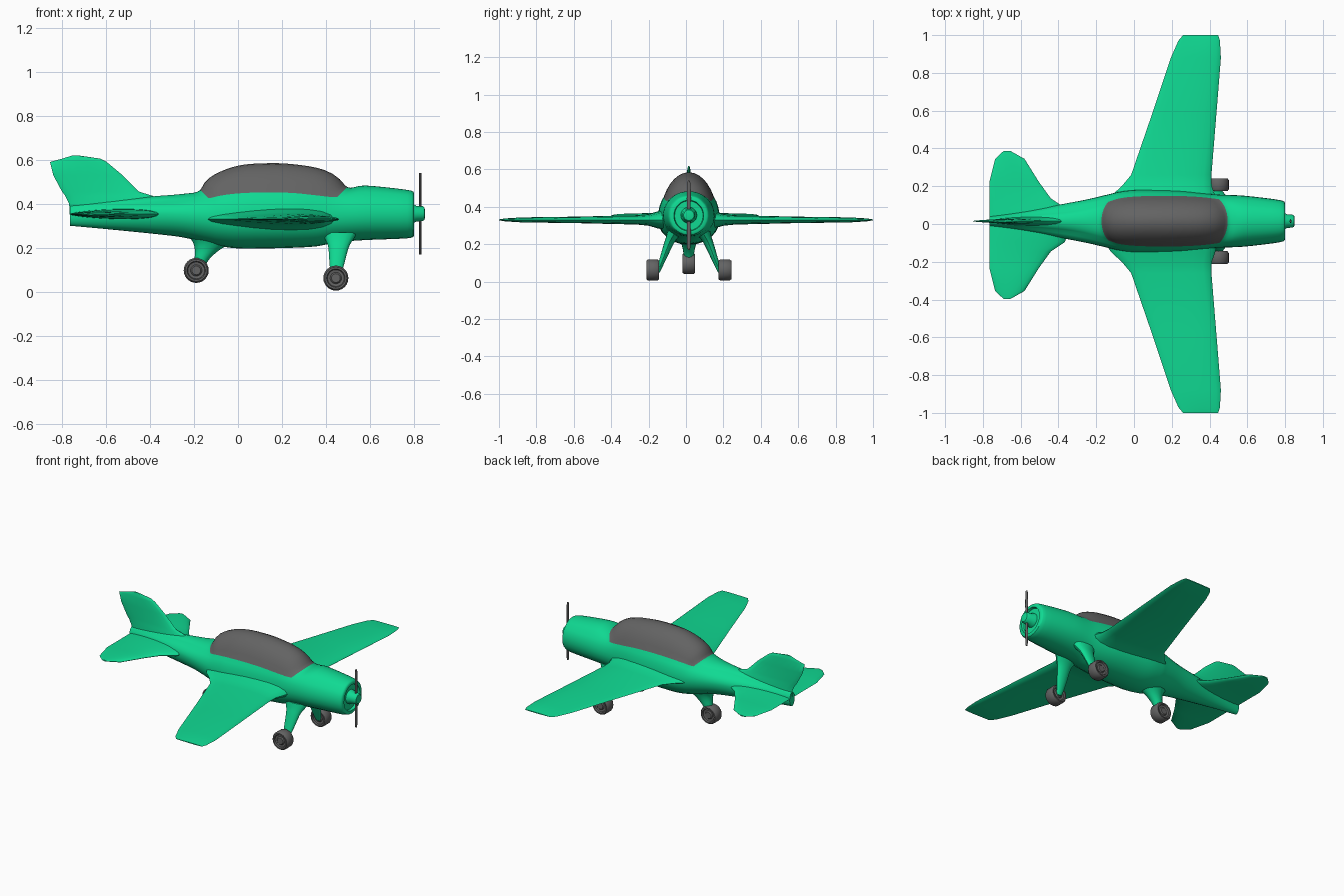
import bpy, bmesh
from math import sin, cos, pi, radians
from mathutils import Vector

old = bpy.data.objects.get("Cube")
if old:
    bpy.data.objects.remove(old, do_unlink=True)

CENTRE = 0.015   # fuselage centre line in y
parts = []


def material(name, colour):
    m = bpy.data.materials.new(name)
    m.use_nodes = True
    m.diffuse_color = colour
    m.node_tree.nodes["Principled BSDF"].inputs["Base Color"].default_value = colour
    return m


GREEN = material("paint_green", (0.005, 0.70, 0.29, 1))
GREY = material("dark_grey", (0.125, 0.125, 0.125, 1))


def loft(name, rings, mats, rule=None, recess=None):
    """Skin a list of closed rings and cap both ends."""
    bm = bmesh.new()
    vs = [[bm.verts.new(p) for p in ring] for ring in rings]
    n = len(rings[0])
    for i in range(len(vs) - 1):
        for j in range(n):
            k = (j + 1) % n
            f = bm.faces.new((vs[i][j], vs[i][k], vs[i + 1][k], vs[i + 1][j]))
            if rule and rule(i, j):
                f.material_index = 1
    front = bm.faces.new(vs[0])
    bm.faces.new(vs[-1])
    bmesh.ops.recalc_face_normals(bm, faces=bm.faces)
    if recess:
        bmesh.ops.inset_region(bm, faces=[front], thickness=recess, depth=0)
        bmesh.ops.inset_region(bm, faces=[front], thickness=0.004, depth=-recess)
    mesh = bpy.data.meshes.new(name)
    bm.to_mesh(mesh)
    bm.free()
    for m in mats:
        mesh.materials.append(m)
    ob = bpy.data.objects.new(name, mesh)
    bpy.context.collection.objects.link(ob)
    parts.append(ob)
    return ob


def smooth_path(rows, steps):
    """Catmull-Rom interpolation of whole rows of numbers."""
    rows = [Vector(r) for r in rows]
    out = []
    for i in range(len(rows) - 1):
        a, b, c = rows[max(i - 1, 0)], rows[i], rows[i + 1]
        d = rows[min(i + 2, len(rows) - 1)]
        for s in range(steps):
            t = s / steps
            out.append(0.5 * (2 * b + (c - a) * t + (2 * a - 5 * b + 4 * c - d) * t * t
                              + (3 * b - a - 3 * c + d) * t ** 3))
    return out + [rows[-1]]


def ellipse(x, y, z, rx, ry, count=16):
    return [(x + rx * cos(2 * pi * k / count), y + ry * sin(2 * pi * k / count), z)
            for k in range(count)]


# Fuselage with canopy: x, half width, bottom, widest z, sill y, sill z, top, shear
STATIONS = [
    (0.80, 0.095, 0.255, 0.35, 0.067, 0.42, 0.45, 0),
    (0.77, 0.112, 0.243, 0.35, 0.078, 0.43, 0.463, 0),
    (0.58, 0.135, 0.235, 0.35, 0.098, 0.44, 0.483, 0),
    (0.45, 0.14, 0.225, 0.345, 0.116, 0.43, 0.476, 1),
    (0.36, 0.148, 0.207, 0.34, 0.127, 0.438, 0.553, 0.3),
    (0.25, 0.16, 0.2, 0.335, 0.133, 0.449, 0.58, 0),
    (0.12, 0.165, 0.197, 0.333, 0.134, 0.452, 0.584, 0),
    (0.00, 0.165, 0.197, 0.333, 0.13, 0.447, 0.573, 0),
    (-0.08, 0.155, 0.207, 0.335, 0.12, 0.437, 0.532, -0.3),
    (-0.135, 0.142, 0.22, 0.34, 0.103, 0.425, 0.462, -1),
    (-0.25, 0.115, 0.247, 0.35, 0.072, 0.415, 0.445, 0),
    (-0.37, 0.092, 0.262, 0.355, 0.05, 0.41, 0.435, 0),
    (-0.60, 0.05, 0.285, 0.35, 0.03, 0.395, 0.415, 0),
    (-0.765, 0.025, 0.30, 0.345, 0.018, 0.375, 0.39, 0),
]
STEPS, LOW, MID, TOP = 4, 6, 4, 6


def body_ring(row):
    x, w, zb, zw, ys, zs, zt, shear = row
    half = []
    for k in range(LOW):                       # belly
        t = pi / 2 * k / LOW
        half.append((x, w * sin(t), zw - (zw - zb) * cos(t)))
    for k in range(MID):                       # flank up to the sill
        t = pi / 3 * k / MID
        half.append((x, w - (w - ys) * (1 - cos(t)) * 2,
                     zw + (zs - zw) * sin(t) / sin(pi / 3)))
    for k in range(TOP + 1):                   # roof
        t = pi / 6 + pi / 3 * k / TOP
        z = zs + (zt - zs) * (2 * sin(t) - 1)
        half.append((x + shear * (z - zs), ys * cos(t) / cos(pi / 6), z))
    ring = half + [(a, -b, c) for a, b, c in half[-2:0:-1]]
    return [(a, b + CENTRE, c) for a, b, c in ring]


def is_canopy(i, j):
    sill = LOW + MID
    return 3 * STEPS <= i < 9 * STEPS and sill <= j < sill + 2 * TOP


loft("fuselage_and_canopy", [body_ring(r) for r in smooth_path(STATIONS, STEPS)],
     [GREEN, GREY], is_canopy, recess=0.015)


# Flying surfaces: span position, leading x, trailing x, thickness
def blade_ring(row, place):
    s, lead, trail, thick = row
    ring = []
    for k in range(20):
        a = 2 * pi * k / 20
        u = (1 + cos(a)) / 2                   # 1 at the leading edge
        h = thick / 2 * sin(a) * (0.55 + 0.5 * u)
        ring.append(place(s, trail + (lead - trail) * u, h))
    return ring


WING = [(0.08, 0.45, -0.17, 0.14), (0.15, 0.43, -0.12, 0.11), (0.20, 0.412, -0.065, 0.075),
        (0.26, 0.41, -0.015, 0.06), (0.58, 0.436, 0.095, 0.042), (0.88, 0.46, 0.195, 0.032),
        (0.97, 0.455, 0.235, 0.018), (1.0, 0.445, 0.26, 0.006)]
TAIL = [(0.0, -0.34, -0.765, 0.06), (0.09, -0.365, -0.765, 0.05), (0.14, -0.44, -0.765, 0.035),
        (0.23, -0.505, -0.765, 0.03), (0.35, -0.58, -0.735, 0.022), (0.392, -0.655, -0.69, 0.008)]
FIN = [(0.35, -0.30, -0.765, 0.075), (0.40, -0.33, -0.768, 0.06), (0.435, -0.385, -0.785, 0.045),
       (0.455, -0.45, -0.80, 0.036), (0.53, -0.525, -0.84, 0.03), (0.59, -0.597, -0.855, 0.022),
       (0.605, -0.625, -0.80, 0.018), (0.619, -0.72, -0.755, 0.008)]

for side, sign in (("left", 1), ("right", -1)):
    loft(side + "_wing",
         [blade_ring(r, lambda s, x, h: (x, sign * s, 0.33 + h)) for r in WING], [GREEN])
    loft(side + "_tailplane",
         [blade_ring(r, lambda s, x, h: (x, sign * s - 0.005, 0.353 + h)) for r in TAIL], [GREEN])
loft("tail_fin", [blade_ring(r, lambda s, x, h: (x, CENTRE + h, s)) for r in FIN], [GREEN])


# Wheels: radius and sideways offset along a turned profile with a grooved hub
def wheel(name, x, y, z):
    half = [(0.02, 0.03), (0.026, 0.024), (0.038, 0.026), (0.042, 0.034), (0.050, 0.034),
            (0.057, 0.024)]
    profile = [(r, -d) for r, d in half] + half[::-1]
    rings = [[(x + r * cos(2 * pi * k / 24), y + d, z + r * sin(2 * pi * k / 24))
              for k in range(24)] for r, d in profile]
    loft(name, rings, [GREY])


for side, sign in (("left", 1), ("right", -1)):
    wheel(side + "_main_wheel", 0.445, CENTRE + sign * 0.193, 0.062)
    # x, y offset, z, half length, half width
    leg = [(0.46, 0.07, 0.27, 0.085, 0.045), (0.46, 0.09, 0.235, 0.062, 0.033),
           (0.457, 0.108, 0.20, 0.046, 0.026), (0.45, 0.135, 0.13, 0.034, 0.019),
           (0.445, 0.158, 0.07, 0.022, 0.013), (0.445, 0.163, 0.05, 0.012, 0.008)]
    loft(side + "_main_leg", [ellipse(x, CENTRE + sign * y, z, a, b)
                              for x, y, z, a, b in smooth_path(leg, 3)], [GREEN])

wheel("rear_wheel", -0.19, CENTRE, 0.097)
rear_leg = [(-0.10, 0.26, 0.13, 0.07), (-0.115, 0.225, 0.09, 0.05), (-0.14, 0.19, 0.056, 0.036),
            (-0.163, 0.15, 0.034, 0.028), (-0.175, 0.11, 0.02, 0.02)]
loft("rear_leg", [ellipse(x, CENTRE, z, a, b) for x, z, a, b in smooth_path(rear_leg, 3)],
     [GREEN])


# Propeller hub and two-bladed propeller
def disc(x, r, count=20):
    return [(x, CENTRE + r * cos(2 * pi * k / count), 0.355 + r * sin(2 * pi * k / count))
            for k in range(count)]


loft("propeller_hub", [disc(x, r) for x, r in
                       ((0.77, 0.045), (0.80, 0.042), (0.81, 0.036), (0.84, 0.034),
                        (0.848, 0.028), (0.85, 0.018))], [GREEN])
blade = [(-0.185, 0.004), (-0.17, 0.010), (-0.09, 0.011), (0, 0.008),
         (0.09, 0.011), (0.17, 0.010), (0.185, 0.004)]
loft("propeller", [ellipse(0.829, CENTRE, 0.355 + d, 0.005, w, 12) for d, w in blade], [GREY])

# Smooth shading that keeps hard edges
bpy.ops.object.select_all(action='DESELECT')
for ob in parts:
    ob.select_set(True)
bpy.context.view_layer.objects.active = parts[0]
bpy.ops.object.shade_smooth_by_angle(angle=radians(38))
